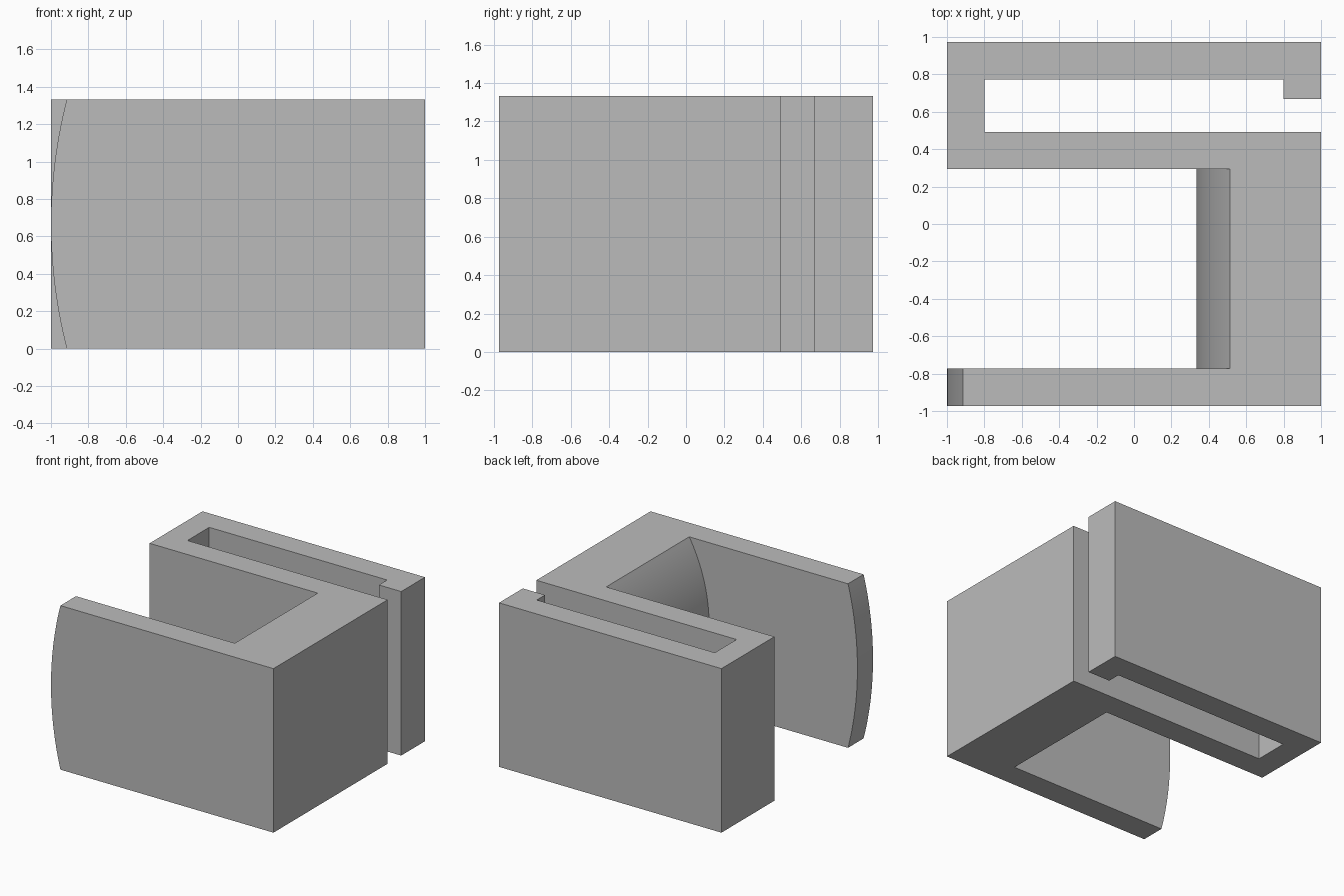
import bpy, bmesh, math

if "Cube" in bpy.data.objects:
    bpy.data.objects.remove(bpy.data.objects["Cube"])

HEIGHT = 1.333
MID = HEIGHT / 2
CENTRE_X = 1.667              # shared centre of both arcs
STEPS = 48


def arc_x(radius, z):
    return CENTRE_X - math.sqrt(radius ** 2 - (z - MID) ** 2)


def outline(z):
    """Plan outline at height z, counter-clockwise."""
    tip = arc_x(2.667, z)     # rounded end of the front arm
    wall = arc_x(1.3333, z)   # bulging inner wall
    return [
        (tip, -0.973), (1, -0.973), (1, 0.493),                # front arm and body
        (-0.8, 0.493), (-0.8, 0.773), (0.8, 0.773),            # slot
        (0.8, 0.667), (1, 0.667), (1, 0.973), (-1, 0.973),     # hook and back plate
        (-1, 0.293), (wall, 0.293), (wall, -0.773), (tip, -0.773),  # jaw opening
    ]


# Stack the outlines into one solid, with equal arc steps
bm = bmesh.new()
half_angle = math.asin(MID / 1.3333)
rings = []
for i in range(STEPS + 1):
    z = MID + 1.3333 * math.sin(half_angle * (2 * i / STEPS - 1))
    rings.append([bm.verts.new((x, y, z)) for x, y in outline(z)])
for low, high in zip(rings, rings[1:]):
    for j in range(len(low)):
        k = (j + 1) % len(low)
        bm.faces.new((low[j], low[k], high[k], high[j]))
bm.faces.new(rings[0][::-1])
bm.faces.new(rings[-1])

# Merge the flat walls into single faces
bmesh.ops.dissolve_limit(bm, angle_limit=math.radians(0.2),
                         verts=bm.verts[:], edges=bm.edges[:])
bmesh.ops.recalc_face_normals(bm, faces=bm.faces[:])

mesh = bpy.data.meshes.new("clip_bracket")
bm.to_mesh(mesh)
bm.free()
bracket = bpy.data.objects.new("clip_bracket", mesh)
bpy.context.collection.objects.link(bracket)

grey = bpy.data.materials.new("grey")
grey.diffuse_color = (0.5, 0.5, 0.5, 1)
grey.use_nodes = True
grey.node_tree.nodes["Principled BSDF"].inputs["Base Color"].default_value = grey.diffuse_color
mesh.materials.append(grey)

# Smooth arcs, sharp corners
bpy.context.view_layer.objects.active = bracket
bracket.select_set(True)
bpy.ops.object.shade_smooth_by_angle(angle=math.radians(20))
